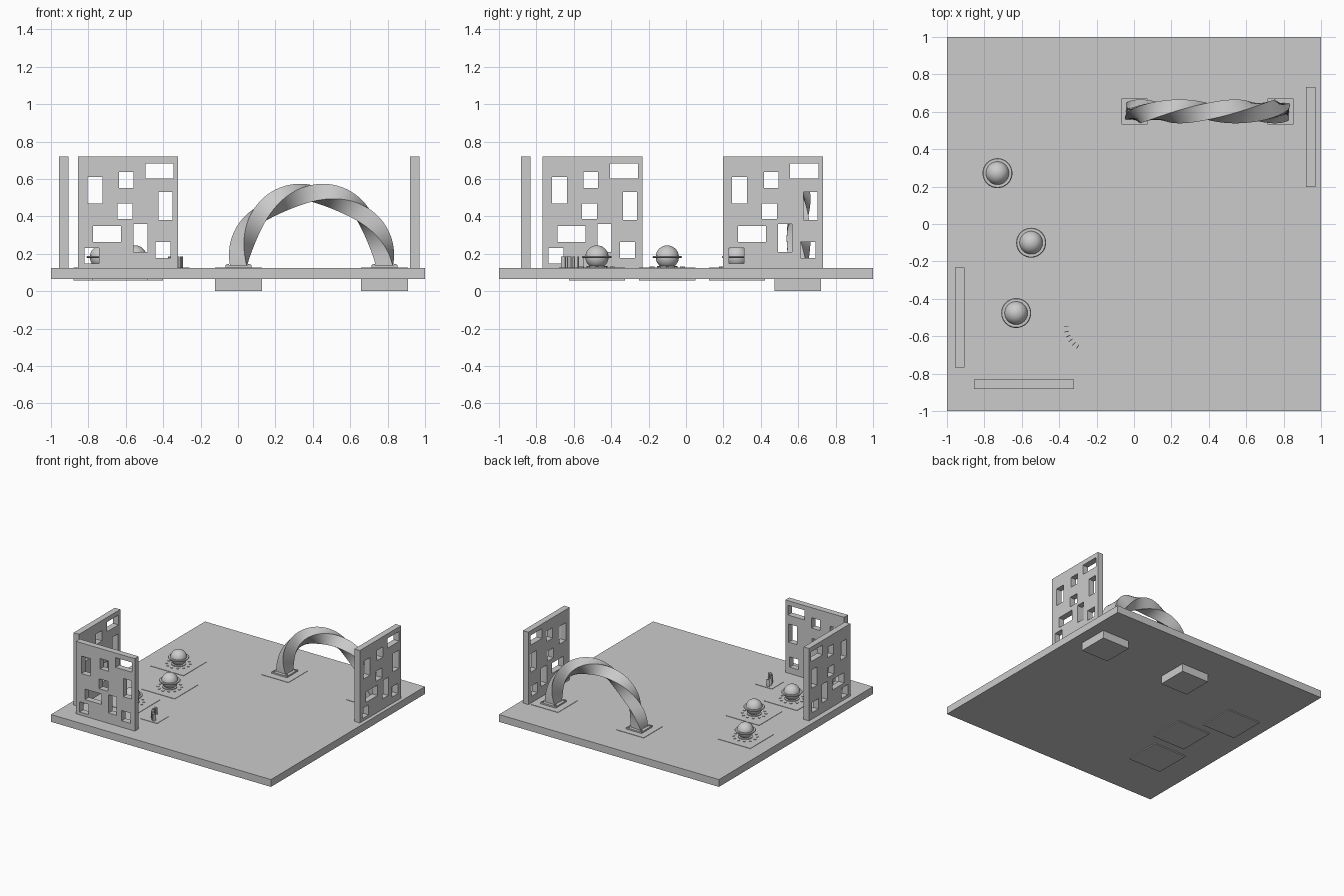
import bpy, bmesh, math
from mathutils import Vector

if "Cube" in bpy.data.objects:
    bpy.data.objects.remove(bpy.data.objects["Cube"])

TOP = 0.125      # upper face of the slab
RAISED = 0.128   # tops of inset pads


def add_box(bm, lo, hi, rot=None):
    lo, hi = Vector(lo), Vector(hi)
    vs = bmesh.ops.create_cube(bm, size=1)["verts"]
    bmesh.ops.scale(bm, vec=hi - lo, verts=vs)
    bmesh.ops.translate(bm, vec=(lo + hi) / 2, verts=vs)
    return vs


def to_object(name, bm, smooth=False):
    me = bpy.data.meshes.new(name)
    bmesh.ops.recalc_face_normals(bm, faces=bm.faces[:])
    bm.to_mesh(me)
    bm.free()
    ob = bpy.data.objects.new(name, me)
    bpy.context.collection.objects.link(ob)
    if smooth:
        bpy.ops.object.select_all(action='DESELECT')
        bpy.context.view_layer.objects.active = ob
        ob.select_set(True)
        bpy.ops.object.shade_smooth_by_angle(angle=math.radians(35))
    return ob


def box(name, lo, hi):
    bm = bmesh.new()
    add_box(bm, lo, hi)
    return to_object(name, bm)


def pad(name, x, y, half, z0, z1):
    return box(name, (x - half, y - half, z0), (x + half, y + half, z1))


def lathe(name, x, y, profile, steps=48):
    bm = bmesh.new()
    rings = []
    for r, z in profile:
        rings.append([bm.verts.new((x + r * math.cos(2 * math.pi * i / steps),
                                    y + r * math.sin(2 * math.pi * i / steps), z))
                      for i in range(steps)])
    for a, b in zip(rings, rings[1:]):
        for i in range(steps):
            j = (i + 1) % steps
            bm.faces.new((a[i], a[j], b[j], b[i]))
    bm.faces.new(rings[0])
    bm.faces.new(rings[-1])
    return to_object(name, bm, True)


# ground slab
box("slab", (-1, -1, 0.065), (1, 1, TOP))

# perforated panels: window rectangles as (u0, u1, z0, z1)
WINDOWS = [(.05, .13, .468, .612), (.22, .297, .552, .637), (.36, .511, .602, .682),
           (.21, .29, .387, .468), (.43, .505, .38, .53), (.08, .23, .263, .349),
           (.295, .37, .21, .36), (.033, .113, .148, .232), (.415, .495, .178, .262)]
W = 0.535


def panel(name, x, y, along_x):
    def span(u0, u1, t0, t1, z0, z1):
        if along_x:
            return (x + u0, y + t0, z0), (x + u1, y + t1, z1)
        return (x + t0, y + u0, z0), (x + t1, y + u1, z1)
    ob = box(name, *span(0, W, 0, 0.05, TOP - 0.01, 0.72))
    bm = bmesh.new()
    for u0, u1, z0, z1 in WINDOWS:
        add_box(bm, *span(u0, u1, -0.05, 0.1, z0, z1))
    cutter = to_object(name + "_cutter", bm)
    cutter.hide_render = True
    mod = ob.modifiers.new("windows", 'BOOLEAN')
    mod.operation, mod.solver, mod.object = 'DIFFERENCE', 'EXACT', cutter
    bpy.ops.object.select_all(action='DESELECT')
    bpy.context.view_layer.objects.active = ob
    ob.select_set(True)
    bpy.ops.object.modifier_apply(modifier=mod.name)
    bpy.data.objects.remove(cutter)


panel("front_panel", -0.855, -0.882, True)
panel("left_panel", -0.957, -0.767, False)
panel("right_panel", 0.92, 0.197, False)

# arch: square bar bent to a half circle with one full twist
CX, CY, CZ, R, HALF = 0.393, 0.602, 0.133, 0.39, 0.045
bm = bmesh.new()
N = 96
rings = []
for s in range(N + 1):
    t = math.pi * s / N
    ring = []
    for k in range(4):
        phi = math.pi / 4 + k * math.pi / 2 + 2 * t
        rad = R + HALF * math.sqrt(2) * math.cos(phi)
        ring.append(bm.verts.new((CX - rad * math.cos(t),
                                  CY + HALF * math.sqrt(2) * math.sin(phi),
                                  CZ + rad * math.sin(t))))
    rings.append(ring)
for a, b in zip(rings, rings[1:]):
    for k in range(4):
        j = (k + 1) % 4
        bm.faces.new((a[k], a[j], b[j], b[k]))
bm.faces.new(rings[0])
bm.faces.new(rings[-1])
to_object("twisted_arch", bm, True)

# arch footings, base plates and corner bolts
for side, sx in (("left", -1), ("right", 1)):
    x = CX + sx * R
    pad(side + "_footing", x, CY - 0.005, 0.125, 0, RAISED)
    pad(side + "_base_plate", x, CY, 0.07, TOP, 0.14)
    bm = bmesh.new()
    for dx in (-0.057, 0.057):
        for dy in (-0.057, 0.057):
            add_box(bm, (x + dx - .007, CY + dy - .007, 0.135),
                    (x + dx + .007, CY + dy + .007, 0.146))
    to_object(side + "_bolts", bm)

# ringed balls on inset pads
for i, (x, y) in enumerate([(-0.63, -0.476), (-0.55, -0.1), (-0.73, 0.272)]):
    pad(f"ball_pad_{i}", x, y, 0.15, 0.057, RAISED)
    r, zc = 0.062, 0.183
    ball = [(r * math.cos(a), zc + r * math.sin(a))
            for a in (math.radians(-70 + 159.5 * k / 24) for k in range(25))]
    lathe(f"ball_{i}", x, y, ball)
    lathe(f"ball_ring_{i}", x, y, [(0.055, .178), (0.076, .178), (0.08, .183),
                                   (0.076, .188), (0.055, .188)])
    # low collar and ring of tiny studs
    lathe(f"ball_collar_{i}", x, y, [(0.055, TOP), (0.055, .134), (0.03, .134)])
    bm = bmesh.new()
    for k in range(12):
        a = math.tau * k / 12
        px, py = x + 0.088 * math.cos(a), y + 0.088 * math.sin(a)
        add_box(bm, (px - .007, py - .007, TOP), (px + .007, py + .007, .132))
    to_object(f"ball_studs_{i}", bm)

# curved row of thin fins
pad("fin_pad", -0.335, -0.605, 0.075, 0.07, RAISED)
bm = bmesh.new()
for k in range(6):
    a = math.radians(180 + 12 * k)
    vs = add_box(bm, (-0.0125, -0.002, TOP), (0.0125, 0.002, 0.185))
    for v in vs:
        c, s = math.cos(a), math.sin(a)
        px, py = v.co.x + 0.122, v.co.y
        v.co.x, v.co.y = -0.24 + px * c - py * s, -0.55 + px * s + py * c
to_object("fins", bm)
